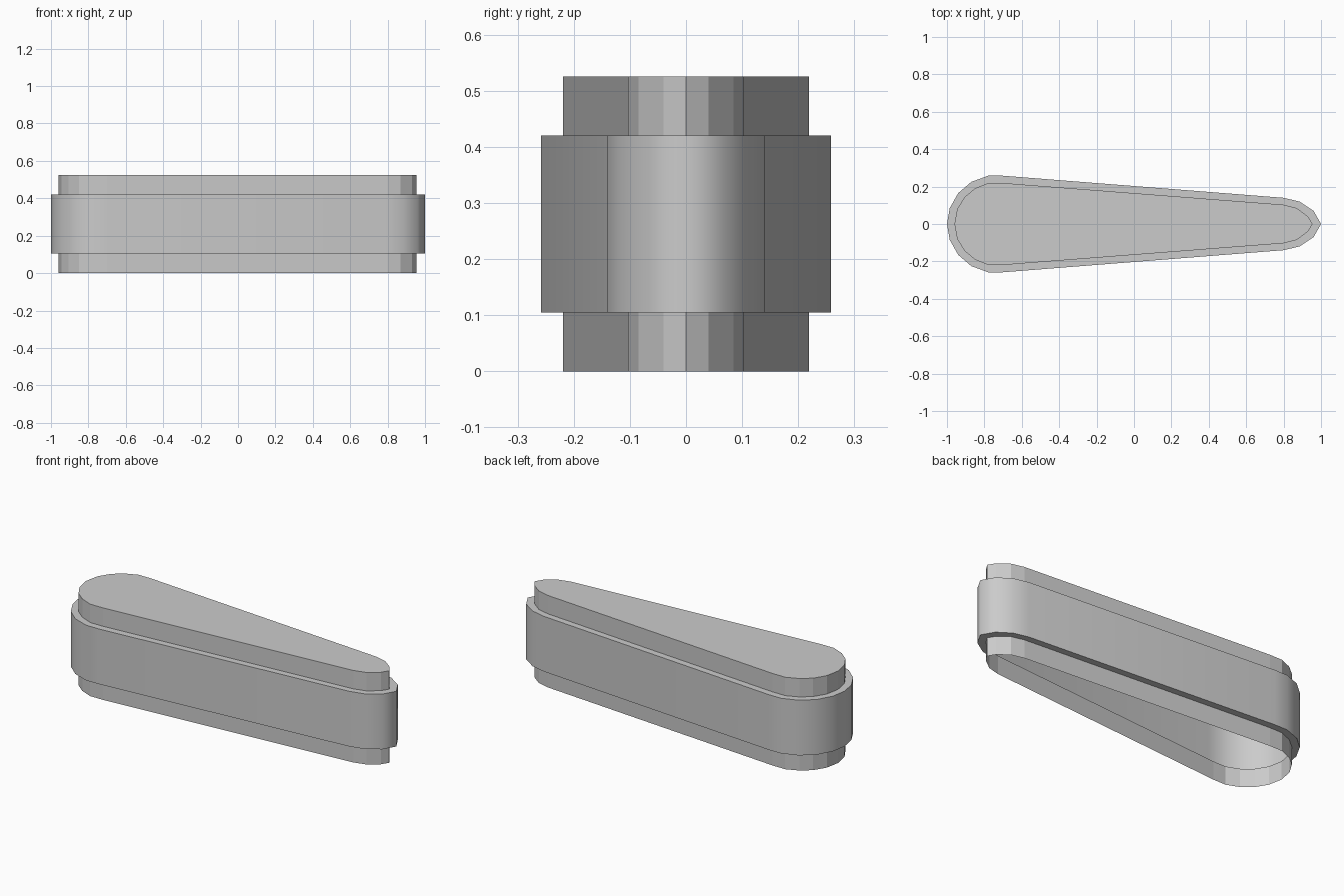
import bpy, bmesh

if "Cube" in bpy.data.objects:
    bpy.data.objects.remove(bpy.data.objects["Cube"])

# Half outlines of the teardrop, from blunt end to narrow end
OUTER = [(-1, 0), (-.985, .085), (-.94, .165), (-.87, .225), (-.78, .258), (-.70, .258),
         (.80, .14), (.885, .12), (.96, .07), (1, 0)]
INNER = [(-.96, 0), (-.945, .08), (-.905, .145), (-.85, .19), (-.78, .219), (-.70, .219),
         (.80, .103), (.87, .085), (.93, .04), (.955, 0)]


def full_loop(half):
    """Mirror a half outline across y = 0, counter-clockwise."""
    return [(x, -y) for x, y in half] + half[-2:0:-1]


# One stepped shell: lower tier, ledge, wide band, ledge, upper tier, lid; open below
bm = bmesh.new()
rings = []
for half, z in [(INNER, 0), (INNER, .105), (OUTER, .105),
                (OUTER, .42), (INNER, .42), (INNER, .525)]:
    rings.append([bm.verts.new((x, y, z)) for x, y in full_loop(half)])

n = len(rings[0])
for k, (a, b) in enumerate(zip(rings, rings[1:])):
    for i in range(n):
        j = (i + 1) % n
        face = bm.faces.new((a[i], a[j], b[j], b[i]))
        face.smooth = k == 2          # only the wide band is smooth
bm.faces.new(rings[-1])

# Crisp step edges around the smooth band
for ring in rings[2:4]:
    for i in range(n):
        bm.edges.get((ring[i], ring[(i + 1) % n])).smooth = False

mesh = bpy.data.meshes.new("stepped_shell")
bm.to_mesh(mesh)
bm.free()
obj = bpy.data.objects.new("stepped_shell", mesh)
bpy.context.collection.objects.link(obj)
